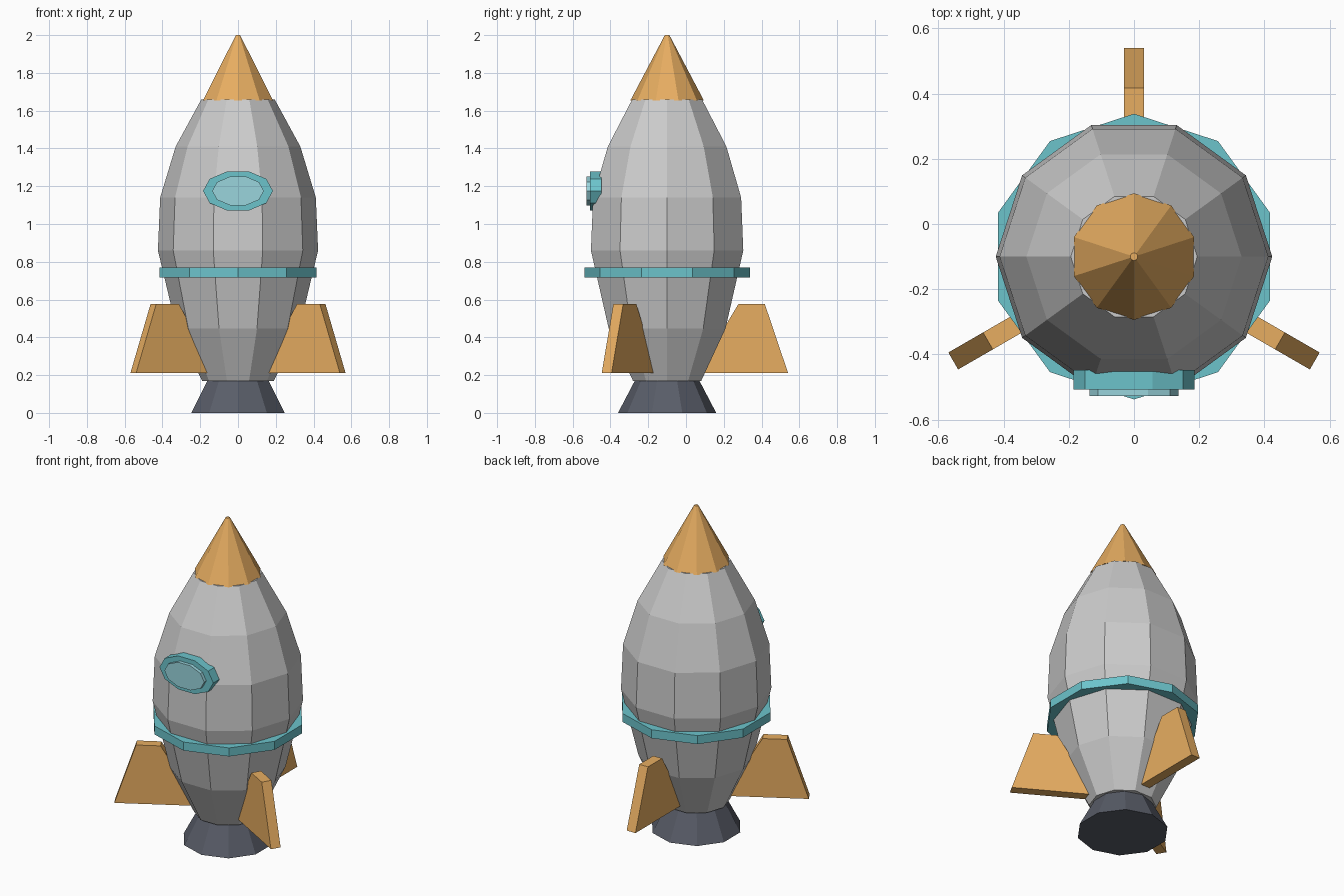
import bpy, bmesh, math
from mathutils import Matrix

if "Cube" in bpy.data.objects:
    bpy.data.objects.remove(bpy.data.objects["Cube"])

AXIS_Y = -0.10      # the hull axis sits a little in front of the origin
SIDES = 10
HALF_STEP = math.pi / SIDES


def material(name, rgb):
    m = bpy.data.materials.new(name)
    m.diffuse_color = (*rgb, 1)
    m.use_nodes = True
    m.node_tree.nodes["Principled BSDF"].inputs["Base Color"].default_value = m.diffuse_color
    return m


orange = material("orange", (0.80, 0.42, 0.12))
teal = material("teal", (0.15, 0.55, 0.60))
glass_blue = material("glass_blue", (0.32, 0.66, 0.72))
dark = material("dark", (0.10, 0.11, 0.14))


def finish(name, bm, mat=None):
    bmesh.ops.recalc_face_normals(bm, faces=bm.faces)
    me = bpy.data.meshes.new(name)
    bm.to_mesh(me)
    bm.free()
    ob = bpy.data.objects.new(name, me)
    bpy.context.collection.objects.link(ob)
    ob.location.y = AXIS_Y
    if mat:
        me.materials.append(mat)
    return ob


def loft(name, profile, mat=None, turn=0.0, sides=SIDES):
    """Capped flat-sided lathe from (radius, z) points."""
    bm = bmesh.new()
    rings = []
    for r, z in profile:
        angles = [turn + math.tau * i / sides for i in range(sides)]
        rings.append([bm.verts.new((r * math.cos(a), r * math.sin(a), z)) for a in angles])
    for low, high in zip(rings, rings[1:]):
        for i in range(sides):
            j = (i + 1) % sides
            bm.faces.new((low[i], low[j], high[j], high[i]))
    bm.faces.new(rings[0])
    bm.faces.new(rings[-1])
    return finish(name, bm, mat)


def oval(name, half_w, half_h, back, front, mat):
    """Flat oval disc facing the front, for the porthole."""
    ob = loft(name, [(1, -back), (1, -front)], mat, sides=SIDES)
    # lay the disc down so its axis runs along y, then stretch it
    ob.data.transform(Matrix.Diagonal((half_w, half_h, 1, 1)))
    ob.data.transform(Matrix.Rotation(math.pi / 2, 4, 'X'))
    ob.location = (0, 0, 1.175)
    return ob


# hull
loft("hull", [(0.19, 0.17), (0.325, 0.446), (0.424, 0.86),
              (0.412, 1.14), (0.33, 1.41), (0.194, 1.66)])

# nose, belt and engine nozzle are turned half a facet from the hull
loft("nose_cone", [(0.194, 1.655), (0.012, 2.0)], orange, HALF_STEP)
loft("belt", [(0.438, 0.717), (0.438, 0.77)], teal, HALF_STEP)
loft("nozzle", [(0.26, 0.0), (0.17, 0.172)], dark, HALF_STEP)

# porthole
oval("porthole_rim", 0.185, 0.109, -0.448, -0.507, teal)
oval("porthole_glass", 0.137, 0.080, -0.46, -0.528, glass_blue)

# three fins spaced evenly around the hull
FIN = [(0.16, 0.212), (0.64, 0.212), (0.517, 0.577), (0.378, 0.577)]
for k, label in enumerate(("back", "left", "right")):
    bm = bmesh.new()
    face = bm.faces.new([bm.verts.new((r, -0.03, z)) for r, z in FIN])
    ext = bmesh.ops.extrude_face_region(bm, geom=[face])["geom"]
    bmesh.ops.translate(bm, vec=(0, 0.06, 0),
                        verts=[g for g in ext if isinstance(g, bmesh.types.BMVert)])
    fin = finish(label + "_fin", bm, orange)
    fin.rotation_euler.z = math.radians(90 + 120 * k)
